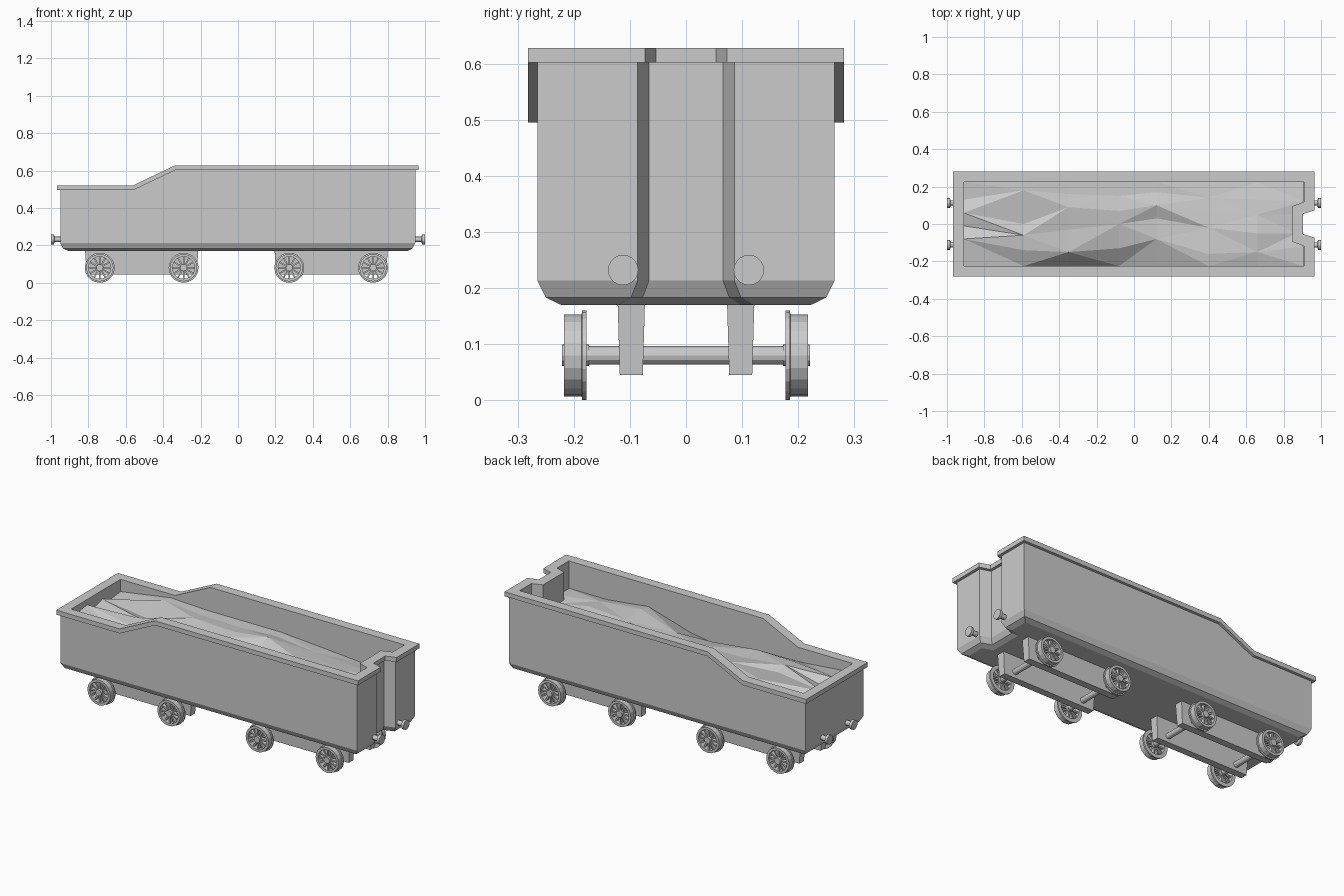
import bpy, bmesh, math
from mathutils import Matrix

if "Cube" in bpy.data.objects:
    bpy.data.objects.remove(bpy.data.objects["Cube"])

GREY = (0.6, 0.6, 0.6, 1)
grey = bpy.data.materials.new("plain_grey")
grey.use_nodes = True
grey.diffuse_color = GREY
grey.node_tree.nodes["Principled BSDF"].inputs["Base Color"].default_value = GREY


def finish(name, bm):
    bmesh.ops.recalc_face_normals(bm, faces=bm.faces)
    mesh = bpy.data.meshes.new(name)
    bm.to_mesh(mesh)
    bm.free()
    mesh.materials.append(grey)
    obj = bpy.data.objects.new(name, mesh)
    bpy.context.collection.objects.link(obj)
    return obj


def loft(bm, rings, caps=False, closed=False):
    """Bridge equal rings of points; cap the ends or join last to first."""
    loops = [[bm.verts.new(p) for p in ring] for ring in rings]
    n = len(loops[0])
    pairs = list(zip(loops, loops[1:] + loops[:1]))
    for a, b in pairs if closed else pairs[:-1]:
        for i in range(n):
            j = (i + 1) % n
            bm.faces.new((a[i], a[j], b[j], b[i]))
    if caps:
        bm.faces.new(loops[0])
        bm.faces.new(loops[-1])


def circle(radius, y, sides):
    return [(radius * math.sin(math.tau * i / sides), y,
             radius * math.cos(math.tau * i / sides)) for i in range(sides)]


# Body plan: long sides with a step in the top edge, notch in the +x end
STEP_LOW, STEP_HIGH = -0.56, -0.335


def outline(o):
    half = [(0.888 + o, 0.066 - o * .75), (0.948 + o, 0.086 - o * .8),
            (0.948 + o, 0.265 + o), (STEP_HIGH, 0.265 + o),
            (STEP_LOW, 0.265 + o), (-0.95 - o, 0.265 + o)]
    return half + [(x, -y) for x, y in reversed(half)]


def level(o, z):
    return [(x, y, z) for x, y in outline(o)]


def top(o, drop):
    def height(x):
        t = min(1, max(0, (x - STEP_LOW) / (STEP_HIGH - STEP_LOW)))
        return 0.521 + 0.107 * t - drop
    return [(x, y, height(x)) for x, y in outline(o)]


RIM = 0.026
FLOOR = 0.35
bm = bmesh.new()
loft(bm, [level(-.042, .17), level(-.015, .183), level(0, .213), top(0, RIM),
          top(-.04, RIM), level(-.04, FLOOR)], caps=True)
finish("body", bm)

bm = bmesh.new()
loft(bm, [top(-.04, RIM), top(.0165, RIM), top(.0165, 0), top(-.04, 0)], closed=True)
finish("top_rim", bm)

# Rough load: one row per station along x, giving inner y positions and heights in hundredths
rows = [(-.91, (-8, -1, 6, 13), (47, 49, 45, 47, 44, 45)),
        (-.59, (-14, -6, 0, 18), (44, 48, 49, 47, 50, 50)),
        (-.35, (-15, -3, 9, 16), (39, 48, 48, 50, 49, 49)),
        (-.08, (-13, 0, 7, 15), (39, 46, 49, 50, 49, 49)),
        (.12, (-8, 3, 10, 17), (42, 48, 48, 51, 49, 49)),
        (.4, (-16, -2, 7, 14), (50, 51, 50, 49, 48, 47)),
        (.66, (-15, -5, 5, 13), (47, 49, 50, 48, 47, 45)),
        (.905, (-12, -5, 5, 12), (47, 47, 46, 46, 46, 45))]
bm = bmesh.new()
grid = []
for x, inner, heights in rows:
    row = []
    for y, z in zip((-22.5, *inner, 22.5), heights):
        px = .865 if x > .9 and abs(y) < 10 else x
        row.append(bm.verts.new((px, y / 100, z / 100)))
    grid.append(row)
for i in range(len(grid) - 1):
    for j in range(len(grid[0]) - 1):
        a, b, c, d = grid[i][j], grid[i + 1][j], grid[i + 1][j + 1], grid[i][j + 1]
        tris = ((a, b, c), (a, c, d)) if (i + j) % 2 else ((a, b, d), (b, c, d))
        for t in tris:
            bm.faces.new(t)
finish("load", bm)

# Buffers on both ends: shank and round head
SWAP_XY = Matrix(((0, 1, 0, 0), (1, 0, 0, 0), (0, 0, 1, 0), (0, 0, 0, 1)))
for end in (1, -1):
    for side in (1, -1):
        bm = bmesh.new()
        stations = [(.014, end * .93), (.014, end * .98), (.027, end * .985), (.027, end)]
        loft(bm, [circle(r, x, 20) for r, x in stations], caps=True)
        bm.transform(Matrix.Translation((0, side * .112, .232)) @ SWAP_XY)
        finish("buffer", bm)


def wheel(x, side):
    bm = bmesh.new()
    # Flanged tyre
    section = [(.059, .177), (.08, .177), (.08, .185), (.073, .186), (.073, .217), (.059, .217)]
    loft(bm, [circle(r, y, 20) for r, y in section], closed=True)
    # Hub
    loft(bm, [circle(.019, y, 12) for y in (.173, .221)], caps=True)
    # Spokes
    for k in range(12):
        m = (Matrix.Rotation(math.tau * k / 12, 4, 'Y') @ Matrix.Translation((0, .197, .038))
             @ Matrix.Diagonal((.008, .022, .046, 1)))
        bmesh.ops.create_cube(bm, size=1, matrix=m)
    bm.transform(Matrix.Translation((x, 0, .08)) @ Matrix.Diagonal((1, side, 1, 1)))
    finish("wheel", bm)


def axle(x):
    bm = bmesh.new()
    loft(bm, [circle(.0165, y, 12) for y in (-.21, .21)], caps=True)
    bm.transform(Matrix.Translation((x, 0, .08)))
    finish("axle", bm)


def frame_plate(x, side):
    bm = bmesh.new()
    rings = []
    for z, hx, hy in ((.045, .294, .0205), (.18, .303, .0245)):
        rings.append([(x + sx * hx, side * .0975 + sy * hy, z)
                      for sx, sy in ((-1, -1), (1, -1), (1, 1), (-1, 1))])
    loft(bm, rings, caps=True)
    finish("bogie_frame", bm)


# Two bogies, each with two axles
for centre in (-.515, .498):
    for side in (1, -1):
        frame_plate(centre, side)
    for dx in (-.224, .224):
        axle(centre + dx)
        for side in (1, -1):
            wheel(centre + dx, side)
